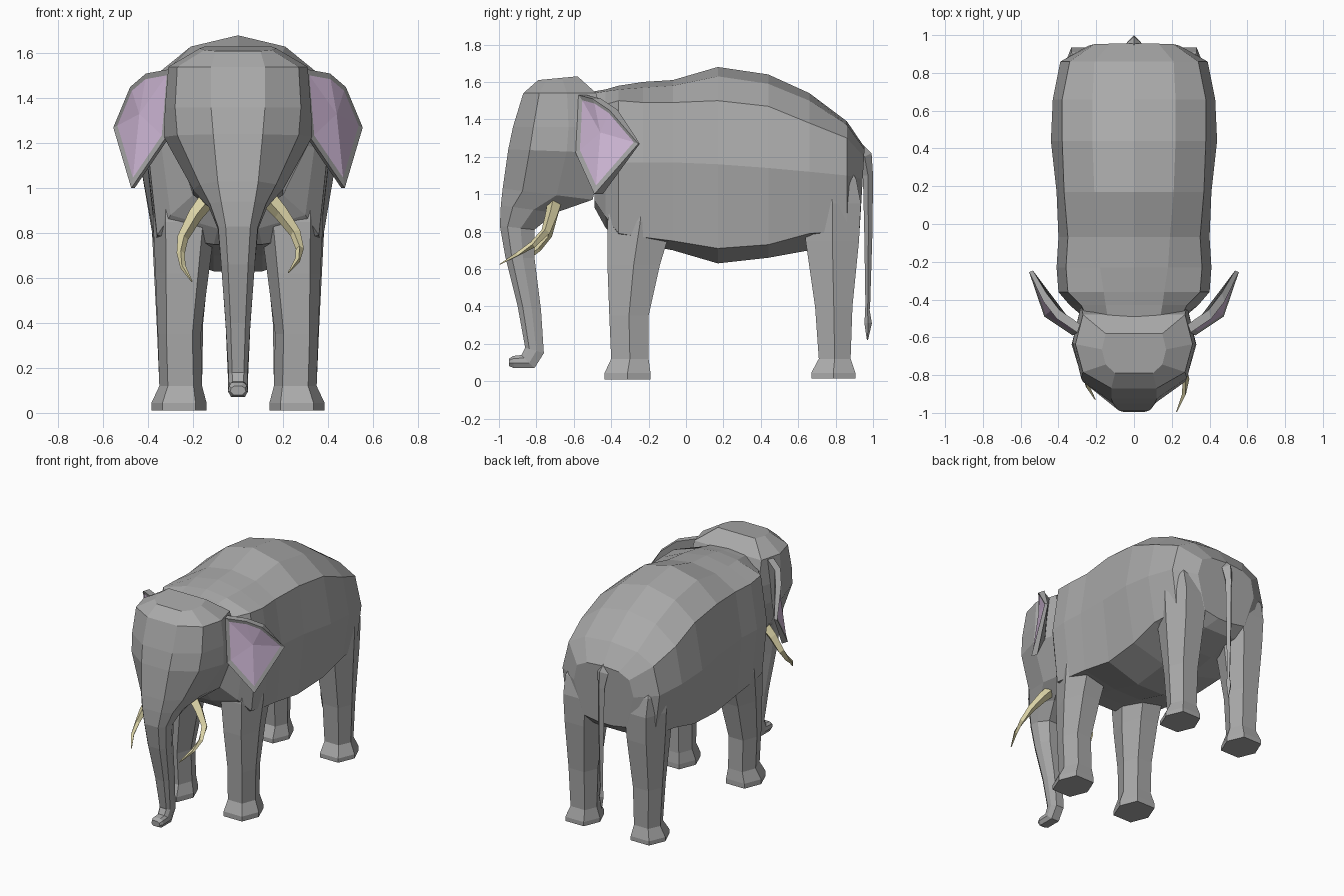
import bpy
import bmesh
from mathutils import Vector

cube = bpy.data.objects.get("Cube")
if cube:
    bpy.data.objects.remove(cube, do_unlink=True)


def material(name, rgb):
    mat = bpy.data.materials.new(name)
    mat.use_nodes = True
    mat.diffuse_color = (*rgb, 1)
    mat.node_tree.nodes["Principled BSDF"].inputs["Base Color"].default_value = (*rgb, 1)
    return mat


grey = material("grey skin", (.40, .40, .40))
pink = material("pink inner ear", (.67, .51, .72))
ivory = material("ivory", (.74, .68, .40))


def finish(name, bm, *mats):
    """Turn a bmesh into a flat-shaded object."""
    bmesh.ops.recalc_face_normals(bm, faces=bm.faces[:])
    mesh = bpy.data.meshes.new(name)
    bm.to_mesh(mesh)
    bm.free()
    for mat in mats:
        mesh.materials.append(mat)
    obj = bpy.data.objects.new(name, mesh)
    bpy.context.scene.collection.objects.link(obj)
    return obj


def loft(name, rings, mat):
    """Skin closed rings of equal point count and cap both ends."""
    bm = bmesh.new()
    loops = [[bm.verts.new(p) for p in ring] for ring in rings]
    count = len(loops[0])
    for a, b in zip(loops, loops[1:]):
        for i in range(count):
            j = (i + 1) % count
            bm.faces.new((a[i], a[j], b[j], b[i]))
    bm.faces.new(loops[0])
    bm.faces.new(loops[-1])
    return finish(name, bm, mat)


def mirrored(half):
    """Complete a right-hand half ring, sharing points on the centre plane."""
    return half + [(-x, y, z) for x, y, z in reversed(half) if x > 0]


# Body: station, lean, back height, shoulder, flank, lower side, belly height
def body_ring(y, lean, top, drop, crown, shoulder, flank, low, belly):
    half = [(0, top), (crown, top - drop), shoulder, flank, low, (low[0] * .3, belly)]
    return mirrored([(x, y - lean * (top - z), z) for x, z in half])


loft("body", [
    body_ring(-.49, 0, 1.55, .01, .14, (.25, 1.46), (.27, 1.2), (.20, .97), .93),
    body_ring(-.43, 0, 1.56, .01, .15, (.28, 1.48), (.34, 1.18), (.30, .88), .82),
    body_ring(-.36, 0, 1.58, .02, .16, (.35, 1.50), (.40, 1.17), (.36, .79), .75),
    body_ring(-.23, 0, 1.6, .03, .18, (.36, 1.49), (.41, 1.17), (.365, .77), .73),
    body_ring(-.07, 0, 1.61, .03, .19, (.35, 1.49), (.40, 1.17), (.365, .75), .70),
    body_ring(.17, 0, 1.68, .05, .21, (.37, 1.50), (.41, 1.16), (.36, .71), .63),
    body_ring(.44, 0, 1.64, .05, .22, (.38, 1.47), (.44, 1.14), (.37, .73), .66),
    body_ring(.66, 0, 1.54, .04, .22, (.38, 1.38), (.43, 1.12), (.375, .79), .70),
    body_ring(.86, 0, 1.39, .02, .21, (.34, 1.30), (.39, 1.10), (.35, .80), .76),
    body_ring(.955, .06, 1.25, .01, .13, (.21, 1.20), (.24, 1.08), (.17, .84), .82),
], grey)


# Head and trunk: each ring runs from a front point to a back point
def head_ring(front, back, *widths):
    half = []
    for t, w in zip((0, .22, .6, 1), widths):
        y, z = Vector(front).lerp(Vector(back), t)
        half.append((w, y, z))
    return mirrored(half)


loft("head_and_trunk", [
    head_ring((-.79, 1.61), (-.58, 1.63), .10, .15, .17, .15),
    head_ring((-.87, 1.54), (-.48, 1.54), .12, .27, .31, .27),
    head_ring((-.925, 1.36), (-.43, 1.36), .12, .28, .325, .28),
    head_ring((-.95, 1.24), (-.43, 1.22), .11, .27, .33, .28),
    head_ring((-.98, 1.03), (-.50, .97), .09, .17, .20, .20),
    head_ring((-.99, .94), (-.70, .90), .075, .125, .13, .10),
    head_ring((-.995, .83), (-.81, .81), .055, .088, .09, .05),
    head_ring((-.965, .66), (-.81, .66), .045, .075, .075, .045),
    head_ring((-.90, .40), (-.775, .38), .033, .055, .055, .035),
    head_ring((-.86, .18), (-.76, .15), .026, .042, .045, .03),
    head_ring((-.88, .14), (-.81, .07), .024, .04, .045, .03),
    head_ring((-.925, .135), (-.92, .07), .024, .04, .045, .03),
    head_ring((-.947, .12), (-.945, .08), .015, .03, .035, .02),
], grey)


# Legs: six-sided columns that flare into feet and disappear into the body
def leg_ring(side, z, inner, outer, front, back):
    mid, span = (front + back) / 2, outer - inner
    pts = [(outer, mid), (outer - .2 * span, front), (inner + .2 * span, front),
           (inner, mid), (inner + .2 * span, back), (outer - .2 * span, back)]
    return [(side * x, y, z) for x, y in pts]


legs = {
    "front": [(.01, .14, .385, -.435, -.19), (.045, .14, .385, -.435, -.19),
              (.12, .16, .35, -.40, -.20), (.35, .165, .357, -.41, -.20),
              (.62, .13, .367, -.42, -.14), (.85, .10, .378, -.42, -.07),
              (1.1, .12, .37, -.38, -.08)],
    "rear": [(.015, .14, .385, .67, .905), (.045, .14, .385, .67, .905),
             (.12, .16, .35, .71, .88), (.40, .155, .362, .69, .89),
             (.75, .12, .38, .64, .925), (.95, .10, .39, .63, .935),
             (1.08, .12, .385, .64, .91), (1.2, .14, .33, .66, .84)],
}
sides = {"left": 1, "right": -1}
for end, table in legs.items():
    for word, side in sides.items():
        loft(f"{end}_{word}_leg", [leg_ring(side, *row) for row in table], grey)


# Ears: thick flared fans with an inset coloured front
def ear(name, side):
    outline = [(.30, -.575, 1.53), (.41, -.50, 1.51), (.48, -.41, 1.45),
               (.555, -.255, 1.27), (.475, -.49, 1.0), (.325, -.59, 1.22)]
    bm = bmesh.new()
    front = [bm.verts.new((side * x, y, z)) for x, y, z in outline]
    back = [bm.verts.new((side * (x - .015), y + .045, z)) for x, y, z in outline]
    back[3].co = front[3].co + Vector((-side * .02, .008, 0))
    centre = sum((v.co for v in front), Vector()) / len(front)
    inner = [bm.verts.new(v.co.lerp(centre, .14) + Vector((0, .006, 0))) for v in front]
    hub = bm.verts.new(centre + Vector((side * .015, .012, 0)))
    for i in range(len(front)):
        j = (i + 1) % len(front)
        bm.faces.new((front[i], front[j], inner[j], inner[i]))
        bm.faces.new((front[i], back[i], back[j], front[j]))
        bm.faces.new((inner[i], inner[j], hub)).material_index = 1
    bm.faces.new(back)
    finish(name, bm, grey, pink)


for word, side in sides.items():
    ear(f"{word}_ear", side)


# Tusks and tail: tapering four-sided tubes along a path
def tube(name, path, radii, mat, sideways=None):
    pts = [Vector(p) for p in path]
    rings = []
    for i, (p, r) in enumerate(zip(pts, radii)):
        along = pts[min(i + 1, len(pts) - 1)] - pts[max(i - 1, 0)]
        across = sideways or along.cross(Vector((0, 1, .2))).normalized()
        up = across.cross(along).normalized()
        rings.append([p + r * d for d in (across, up, -across, -up)])
    loft(name, rings, mat)


taper = (.04, .033, .025, .018, .013, .003)
tube("left_tusk", [(.12, -.70, .97), (.19, -.72, .89), (.255, -.75, .80),
                   (.275, -.82, .73), (.265, -.90, .68), (.225, -.995, .625)], taper, ivory)
tube("right_tusk", [(-.12, -.70, .97), (-.19, -.72, .88), (-.245, -.74, .78),
                    (-.255, -.79, .71), (-.245, -.86, .65), (-.205, -.93, .585)], taper, ivory)
tube("tail", [(0, .90, 1.24), (0, .955, 1.20), (0, .973, 1.10), (0, .975, .80), (0, .972, .42),
              (0, .97, .38), (0, .974, .31), (0, .97, .22)],
     (.05, .042, .027, .022, .013, .012, .02, .003), grey, Vector((1, 0, 0)))
